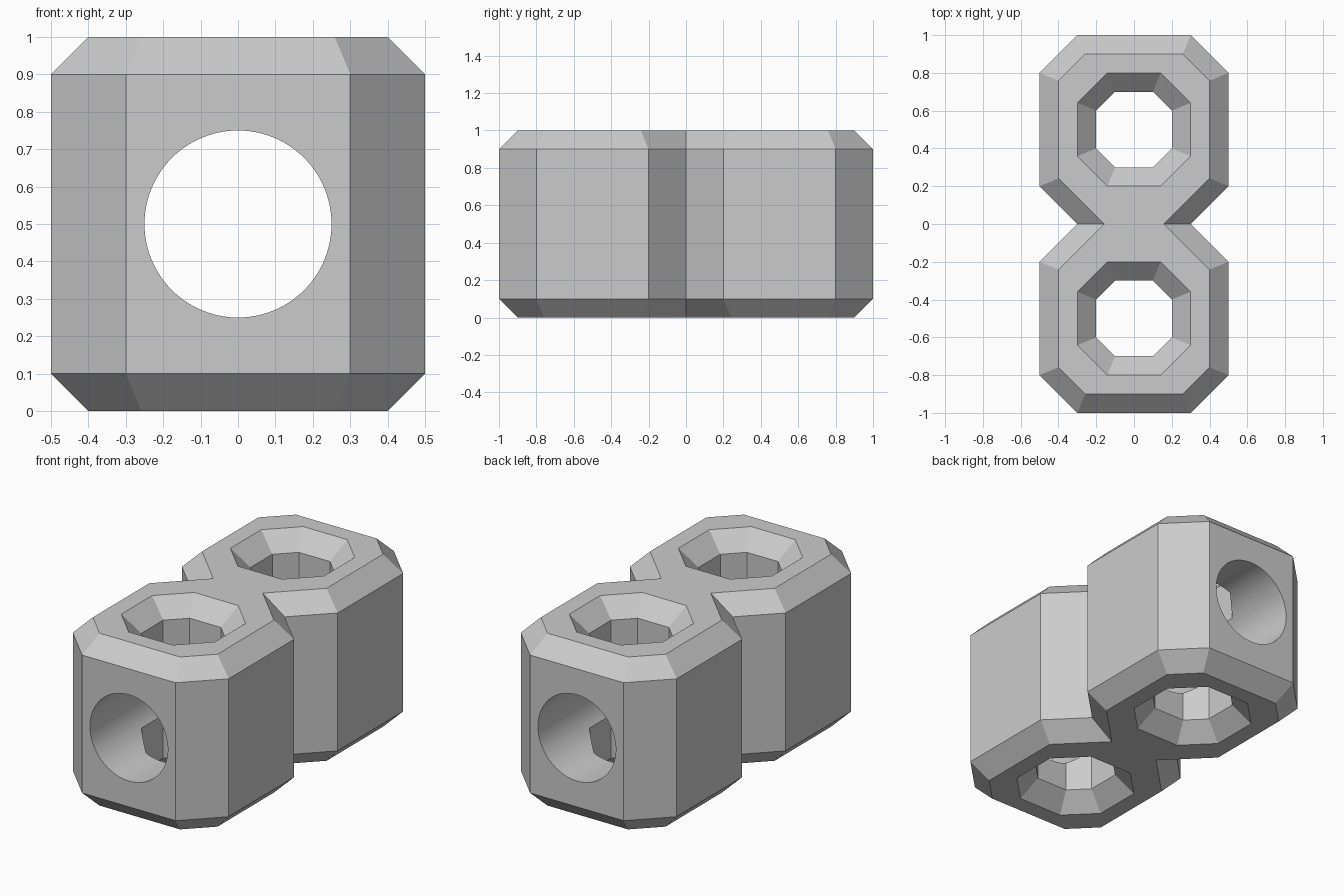
import bpy, bmesh, math

cube = bpy.data.objects.get("Cube")
if cube:
    bpy.data.objects.remove(cube, do_unlink=True)

grey = bpy.data.materials.new("light_grey")
grey.use_nodes = True
colour = (0.6, 0.6, 0.6, 1)
grey.diffuse_color = colour
grey.node_tree.nodes["Principled BSDF"].inputs["Base Color"].default_value = colour

MITRE = math.tan(math.radians(22.5))
CHAMFER = 0.1


def stacked(name, rings):
    """Solid skinned through matching rings, each given as (outline, z)."""
    bm = bmesh.new()
    loops = [[bm.verts.new((x, y, z)) for x, y in outline] for outline, z in rings]
    for low, high in zip(loops, loops[1:]):
        for i in range(len(low)):
            j = (i + 1) % len(low)
            bm.faces.new((low[i], low[j], high[j], high[i]))
    bm.faces.new(loops[0][::-1])
    bm.faces.new(loops[-1])
    bmesh.ops.recalc_face_normals(bm, faces=bm.faces)
    mesh = bpy.data.meshes.new(name)
    bm.to_mesh(mesh)
    bm.free()
    mesh.materials.append(grey)
    obj = bpy.data.objects.new(name, mesh)
    bpy.context.collection.objects.link(obj)
    return obj


def body_outline(inset):
    """Two joined octagons with a waist, shrunk by an even inset."""
    m = inset * MITRE
    right = [(0.3 - inset * math.sqrt(2), 0), (0.5 - inset, 0.2 + m),
             (0.5 - inset, 0.8 - m), (0.3 - m, 1 - inset)]
    half = [(x, -y) for x, y in right[:0:-1]] + right
    return half + [(-x, -y) for x, y in half]


def octagon(half, cy):
    flat = 0.1 + (half - 0.2) * MITRE
    quarter = [(half, flat), (flat, half)]
    pts = []
    for _ in range(4):
        pts += quarter
        quarter = [(-y, x) for x, y in quarter]
    return [(x, y + cy) for x, y in pts]


# Chamfered double-octagon block
body = stacked("connector_block", [
    (body_outline(CHAMFER), 0), (body_outline(0), CHAMFER),
    (body_outline(0), 1 - CHAMFER), (body_outline(CHAMFER), 1)])

# Vertical octagonal holes with flared mouths
cutters = [stacked("octagonal_hole_cutter", [
    (octagon(0.4, cy), -0.1), (octagon(0.2, cy), 0.1),
    (octagon(0.2, cy), 0.9), (octagon(0.4, cy), 1.1)]) for cy in (-0.5, 0.5)]

# Round bore running the full length
bpy.ops.mesh.primitive_cylinder_add(vertices=96, radius=0.25, depth=2.4,
                                    location=(0, 0, 0.5),
                                    rotation=(math.pi / 2, 0, 0))
bore = bpy.context.object
bore.name = "round_bore_cutter"
bore.data.materials.append(grey)
cutters.append(bore)

bpy.ops.object.select_all(action='DESELECT')
body.select_set(True)
bpy.context.view_layer.objects.active = body
for cutter in cutters:
    cutter.hide_render = True
    mod = body.modifiers.new("cut", 'BOOLEAN')
    mod.operation = 'DIFFERENCE'
    mod.solver = 'EXACT'
    mod.object = cutter
    bpy.ops.object.modifier_apply(modifier=mod.name)
for cutter in cutters:
    bpy.data.objects.remove(cutter, do_unlink=True)

bpy.ops.object.shade_smooth_by_angle(angle=math.radians(20))
